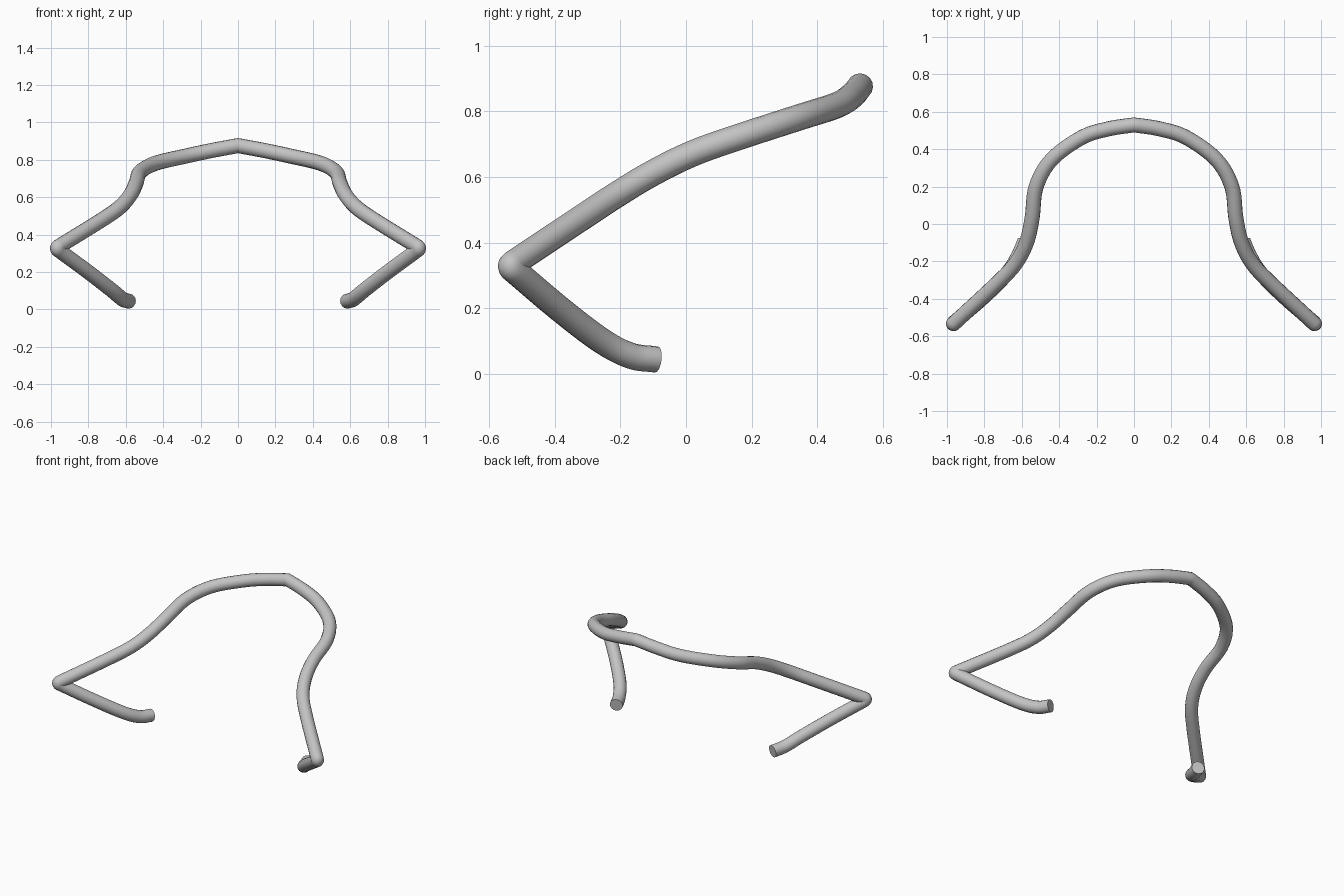
import bpy
from mathutils import Vector

cube = bpy.data.objects.get("Cube")
if cube:
    bpy.data.objects.remove(cube, do_unlink=True)

RADIUS = 0.04


def smooth_path(points, steps=8):
    """Catmull-Rom path through the points, with free ends."""
    p = [Vector(q) for q in points]
    p = [2 * p[0] - p[1]] + p + [2 * p[-1] - p[-2]]
    out = []
    for a, b, c, d in zip(p, p[1:], p[2:], p[3:]):
        for i in range(steps):
            t = i / steps
            out.append(0.5 * (2 * b + (c - a) * t + (2 * a - 5 * b + 4 * c - d) * t ** 2
                              + (3 * b - a - 3 * c + d) * t ** 3))
    return out + [p[-2]]


def tight_bend(a, corner, b, steps=10):
    """Small rounded corner between two straight runs."""
    return [a * (1 - t) ** 2 + corner * 2 * t * (1 - t) + b * t ** 2
            for t in (i / steps for i in range(1, steps))]


# Left half of the centre line: arch from the crown down to the corner
arch = smooth_path([
    (0, 0.53, 0.876), (0.14, 0.508, 0.85), (0.28, 0.462, 0.82), (0.44, 0.345, 0.782),
    (0.523, 0.2, 0.735), (0.545, 0.03, 0.676), (0.575, -0.1, 0.613),
    (0.632, -0.21, 0.547), (0.73, -0.315, 0.478), (0.958, -0.527, 0.337)])

# Foot run returning from the corner to the open end
foot = smooth_path([
    (0.958, -0.524, 0.316), (0.8, -0.387, 0.2), (0.675, -0.26, 0.103),
    (0.618, -0.17, 0.056), (0.583, -0.09, 0.044)])

half = arch + tight_bend(arch[-1], Vector((0.973, -0.541, 0.328)), foot[0]) + foot
mirrored = [Vector((-p.x, p.y, p.z)) for p in reversed(half[1:])]
path = mirrored + half

# Round tube swept along the whole path
curve = bpy.data.curves.new("bent_tube", "CURVE")
curve.dimensions = "3D"
curve.bevel_depth = RADIUS
curve.bevel_resolution = 6
curve.use_fill_caps = True
spline = curve.splines.new("POLY")
spline.points.add(len(path) - 1)
for point, co in zip(spline.points, path):
    point.co = (*co, 1)

tube = bpy.data.objects.new("bent_tube", curve)
bpy.context.collection.objects.link(tube)

# Plain grey finish
grey = bpy.data.materials.new("grey_metal")
grey.use_nodes = True
colour = (0.55, 0.55, 0.55, 1)
grey.diffuse_color = colour
grey.node_tree.nodes["Principled BSDF"].inputs["Base Color"].default_value = colour
curve.materials.append(grey)

# Turn into a mesh with smooth sides and crisp end caps
bpy.ops.object.select_all(action="DESELECT")
tube.select_set(True)
bpy.context.view_layer.objects.active = tube
bpy.ops.object.convert(target="MESH")
bpy.ops.object.shade_smooth_by_angle()
